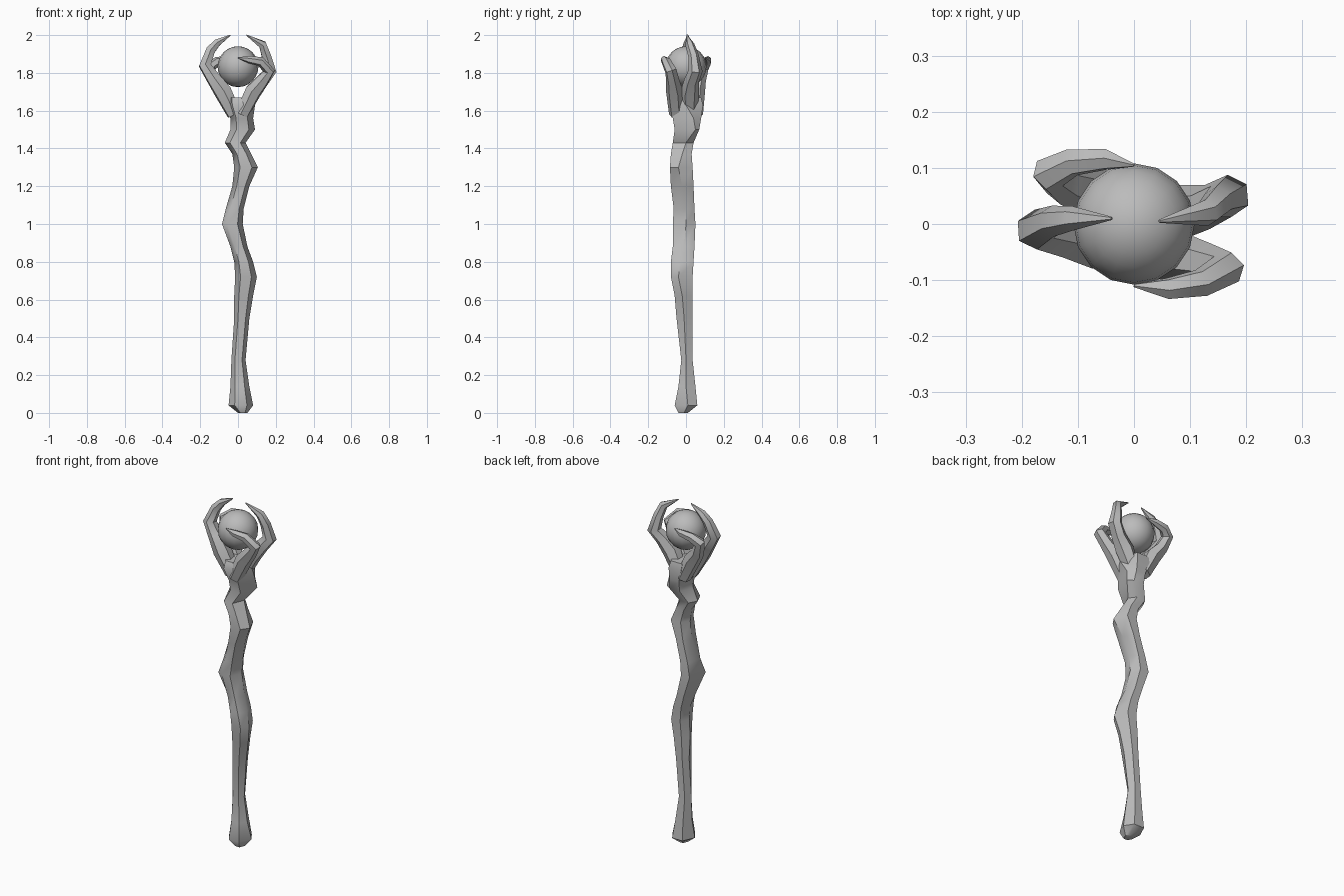
import bpy
import bmesh
import math
from mathutils import Vector

cube = bpy.data.objects.get("Cube")
if cube:
    bpy.data.objects.remove(cube, do_unlink=True)

UNIT = 0.01  # all part measurements are in hundredths

grey = bpy.data.materials.new("plain_grey")
grey.use_nodes = True
grey_colour = (0.5, 0.5, 0.5, 1)
grey.diffuse_color = grey_colour
grey.node_tree.nodes["Principled BSDF"].inputs["Base Color"].default_value = grey_colour


def finish(obj, angle):
    """Give a part its material and smooth shading with sharp creases."""
    obj.data.materials.clear()
    obj.data.materials.append(grey)
    bpy.ops.object.select_all(action="DESELECT")
    obj.select_set(True)
    bpy.context.view_layer.objects.active = obj
    bpy.ops.object.shade_smooth_by_angle(angle=math.radians(angle))


def add_mesh_object(name, mesh):
    obj = bpy.data.objects.new(name, mesh)
    bpy.context.collection.objects.link(obj)
    return obj


def bm_object(name, bm, angle):
    bmesh.ops.recalc_face_normals(bm, faces=bm.faces)
    mesh = bpy.data.meshes.new(name)
    bm.to_mesh(mesh)
    bm.free()
    finish(add_mesh_object(name, mesh), angle)


def hexagon_ring(bm, z, left, right, front, back, left_y, right_y):
    """Six-sided cross-section whose side corners can slide forward or back."""
    middle = (left + right) / 2
    half = (right - left) / 4
    corners = [(right, right_y), (middle + half, back), (middle - half, back),
               (left, left_y), (middle - half, front), (middle + half, front)]
    return [bm.verts.new(Vector((x, y, z)) * UNIT) for x, y in corners]


def loft(name, sections, angle):
    bm = bmesh.new()
    rings = [hexagon_ring(bm, *section) for section in sections]
    for low, high in zip(rings, rings[1:]):
        for i in range(len(low)):
            j = (i + 1) % len(low)
            bm.faces.new((low[i], low[j], high[j], high[i]))
    bm.faces.new(rings[0])
    bm.faces.new(rings[-1])
    bm_object(name, bm, angle)


def claw(name, path):
    """Six-sided tapering tube along a bent path of x, y, z, radius."""
    curve = bpy.data.curves.new(name + "_path", "CURVE")
    curve.dimensions = "3D"
    curve.bevel_depth = UNIT
    curve.bevel_resolution = 1
    curve.use_fill_caps = True
    spline = curve.splines.new("POLY")
    spline.points.add(len(path) - 1)
    for point, (x, y, z, radius) in zip(spline.points, path):
        point.co = (x * UNIT, y * UNIT, z * UNIT, 1)
        point.radius = radius
    helper = bpy.data.objects.new(name + "_path", curve)
    bpy.context.collection.objects.link(helper)
    graph = bpy.context.evaluated_depsgraph_get()
    mesh = bpy.data.meshes.new_from_object(helper.evaluated_get(graph))
    bpy.data.objects.remove(helper, do_unlink=True)
    mesh.name = name
    finish(add_mesh_object(name, mesh), 50)


# Gnarled shaft: height, left, right, front, back, left corner y, right corner y
loft("twisted_shaft", [
    (0, 0, 5, -4, 1, -2, -1),
    (4, -5, 8, -6, 6, -1, 1),
    (14, -4, 6, -4, 5, 0, 0),
    (28, -3.5, 4, -2.5, 3.5, 0, 0),
    (50, -2, 6, -5, 3.5, 0, -1),
    (62, -2, 8, -6, 3.5, -1, -2),
    (72, -1.5, 10, -8, 3.5, -1, -4),
    (80, -2, 8, -8, 4, -1, -3),
    (88, -4, 5, -7, 4.5, -4, -1),
    (100, -8.5, 2.5, -7, 5, -6, 0),
    (108, -6.5, 3, -6.5, 4.5, -4, 0),
    (120, -3, 6, -8, 4, -1, -2),
    (130, -2, 10.5, -8.5, 3.5, -1, -4),
    (137, -3, 7, -8, 3, -1, -2),
    (143, -7, 4, -7, 4, -1, 0),
    (150, -4, 9, -6, 7, -1, 5),
    (156, -4, 8, -7, 8, 0, 4),
    (163, -7, 9, -9, 9, 1, 0),
    (167, -7, 8, -7, 8, 1, 0),
], 45)

# Four claws, two on each side, rising from the head of the shaft
claw("left_upper_claw", [
    (2, 2, 158, 4), (8, 2, 170, 5), (13, 3, 176, 4), (17, 5, 181, 3.8),
    (15, 4, 189, 2.8), (13, 2, 195, 2.4), (4.5, 0.5, 200, 0.3)])
claw("left_front_claw", [
    (2, -5, 158, 4), (8, -6, 170, 4.6), (13, -7, 176, 3.6), (16.5, -8, 181, 3.2),
    (12, -10.5, 186, 2.6), (6, -11.5, 187, 2), (0, -11, 188, 0.3)])
claw("right_upper_claw", [
    (-2, -2, 158, 4), (-8, -3, 170, 5), (-13, -2, 177, 4), (-17.5, -1, 184, 3.6),
    (-14.5, 0.5, 192, 2.8), (-11, 1, 196, 2.2), (-4, 1, 200, 0.3)])
claw("right_back_claw", [
    (-2, 5, 158, 4), (-8, 5.5, 170, 4.6), (-12.5, 7, 176, 3.6), (-15, 9, 183, 3.2),
    (-11, 11, 186, 2.6), (-5, 11.5, 187, 2), (0, 10.5, 188, 0.3)])

# Orb held between the claws
orb = bmesh.new()
bmesh.ops.create_uvsphere(orb, u_segments=16, v_segments=12, radius=0.108)
bmesh.ops.translate(orb, verts=orb.verts, vec=(0, 0, 1.833))
bm_object("orb", orb, 60)
